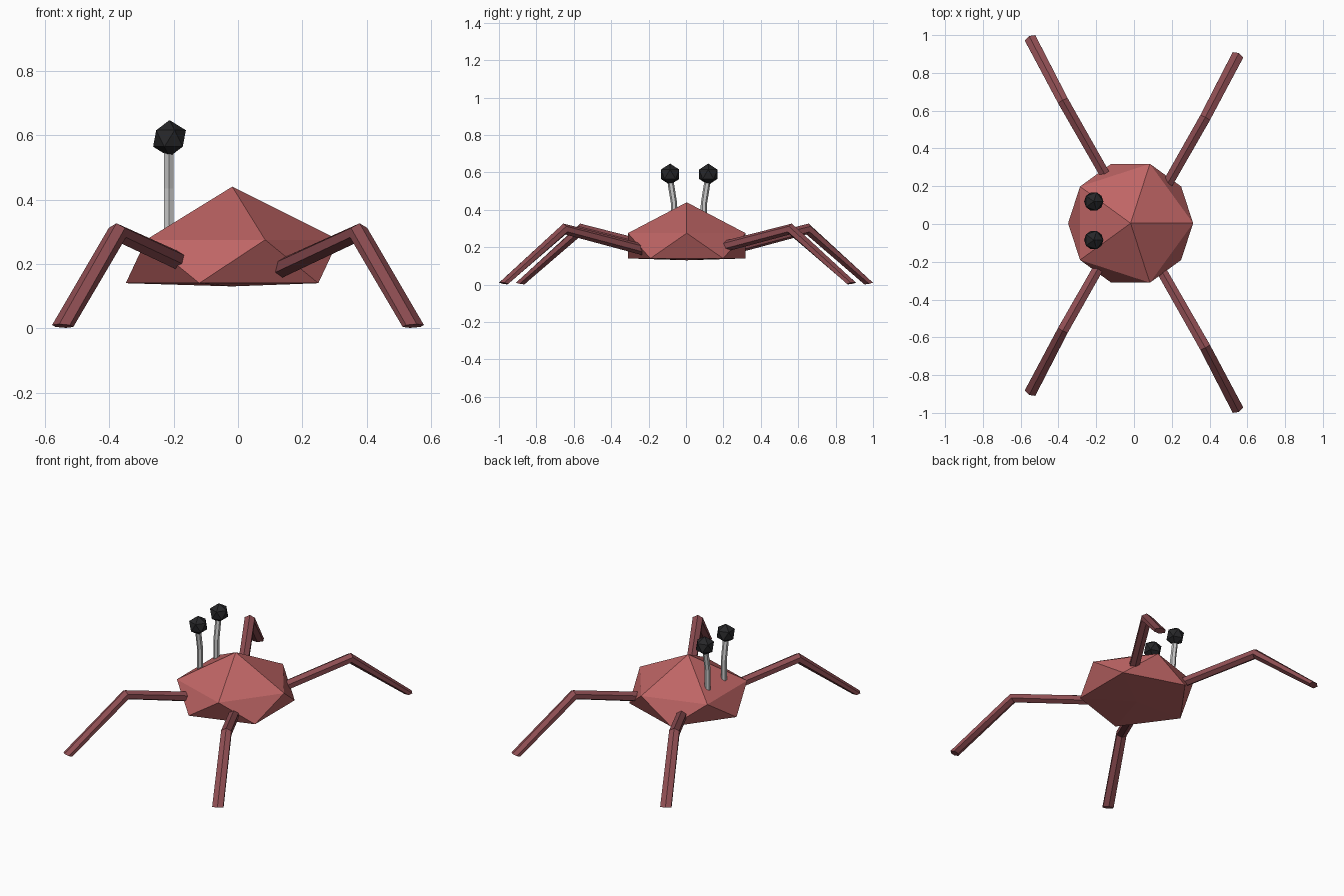
import bpy, bmesh
from math import sin, cos, pi
from mathutils import Vector

if "Cube" in bpy.data.objects:
    bpy.data.objects.remove(bpy.data.objects["Cube"])


def material(name, rgb):
    m = bpy.data.materials.new(name)
    m.diffuse_color = (*rgb, 1)
    m.use_nodes = True
    m.node_tree.nodes["Principled BSDF"].inputs["Base Color"].default_value = m.diffuse_color
    return m


shell = material("shell red", (0.52, 0.13, 0.13))
limb = material("limb red", (0.27, 0.075, 0.085))
black = material("eye black", (0.02, 0.02, 0.022))


def finish(name, bm, mat=None):
    bmesh.ops.recalc_face_normals(bm, faces=bm.faces)
    me = bpy.data.meshes.new(name)
    bm.to_mesh(me)
    bm.free()
    ob = bpy.data.objects.new(name, me)
    bpy.context.collection.objects.link(ob)
    if mat:
        me.materials.append(mat)
    return ob


def tube(name, rings, mat=None, sides=6):
    """Skin rings given as (centre, half-axis u, half-axis v)."""
    bm = bmesh.new()
    loops = []
    for c, u, v in rings:
        loops.append([bm.verts.new(c + u * sin(2 * pi * i / sides) + v * cos(2 * pi * i / sides))
                      for i in range(sides)])
    for a, b in zip(loops, loops[1:]):
        for i in range(sides):
            j = (i + 1) % sides
            bm.faces.new((a[i], a[j], b[j], b[i]))
    bm.faces.new(loops[0])
    bm.faces.new(loops[-1])
    return finish(name, bm, mat)


# Body: icosahedron with its underside pressed nearly flat
bm = bmesh.new()
bmesh.ops.create_icosphere(bm, subdivisions=1, radius=1)
for v in bm.verts:
    z = v.co.z
    height = 0.44 if z > 0.8 else 0.275 if z > 0 else 0.14 if z > -0.8 else 0.13
    v.co = (-0.018 + 0.37 * v.co.x, 0.004 + 0.37 * v.co.y, height)
finish("body", bm, shell)

# Legs: one shape mirrored left/right, diagonal pairs shifted in y
for sx, sy, shift, label in ((1, -1, 0.09, "front_right"), (-1, 1, 0.09, "back_left"),
                             (-1, -1, 0, "front_left"), (1, 1, 0, "back_right")):
    def at(x, y, z):
        return Vector((sx * x, sy * (y + shift), z))
    hip, knee, foot = at(0.11, 0.095, 0.175), at(0.375, 0.56, 0.297), at(0.545, 0.885, 0.007)
    d1, d2 = (knee - hip).normalized(), (foot - knee).normalized()
    side = d2.cross(Vector((0, 0, 1))).normalized()
    out = Vector((d2.x, d2.y, 0)).normalized()
    miter = side.cross((d1 + d2).normalized())
    tube("leg_" + label, [
        (hip, side * 0.031, side.cross(d1).normalized() * 0.030),
        (knee, side * 0.033, miter * 0.030),
        (foot, side * 0.036, out * 0.023 + Vector((0, 0, 0.006)))], limb)

# Eyes on bent stalks
for s, label in ((-1, "left"), (1, "right")):
    u, v = Vector((0.017, 0, 0)), Vector((0, 0.017, 0))
    tube("eye_stalk_" + label, [
        (Vector((-0.215, 0.016 + s * 0.078, 0.28)), u, v),
        (Vector((-0.215, 0.016 + s * 0.080, 0.435)), u, v),
        (Vector((-0.215, 0.016 + s * 0.102, 0.57)), u, v)])
    bm = bmesh.new()
    bmesh.ops.create_icosphere(bm, subdivisions=1, radius=0.057)
    bmesh.ops.translate(bm, verts=bm.verts, vec=(-0.213, 0.017 + s * 0.102, 0.59))
    finish("eye_" + label, bm, black)
